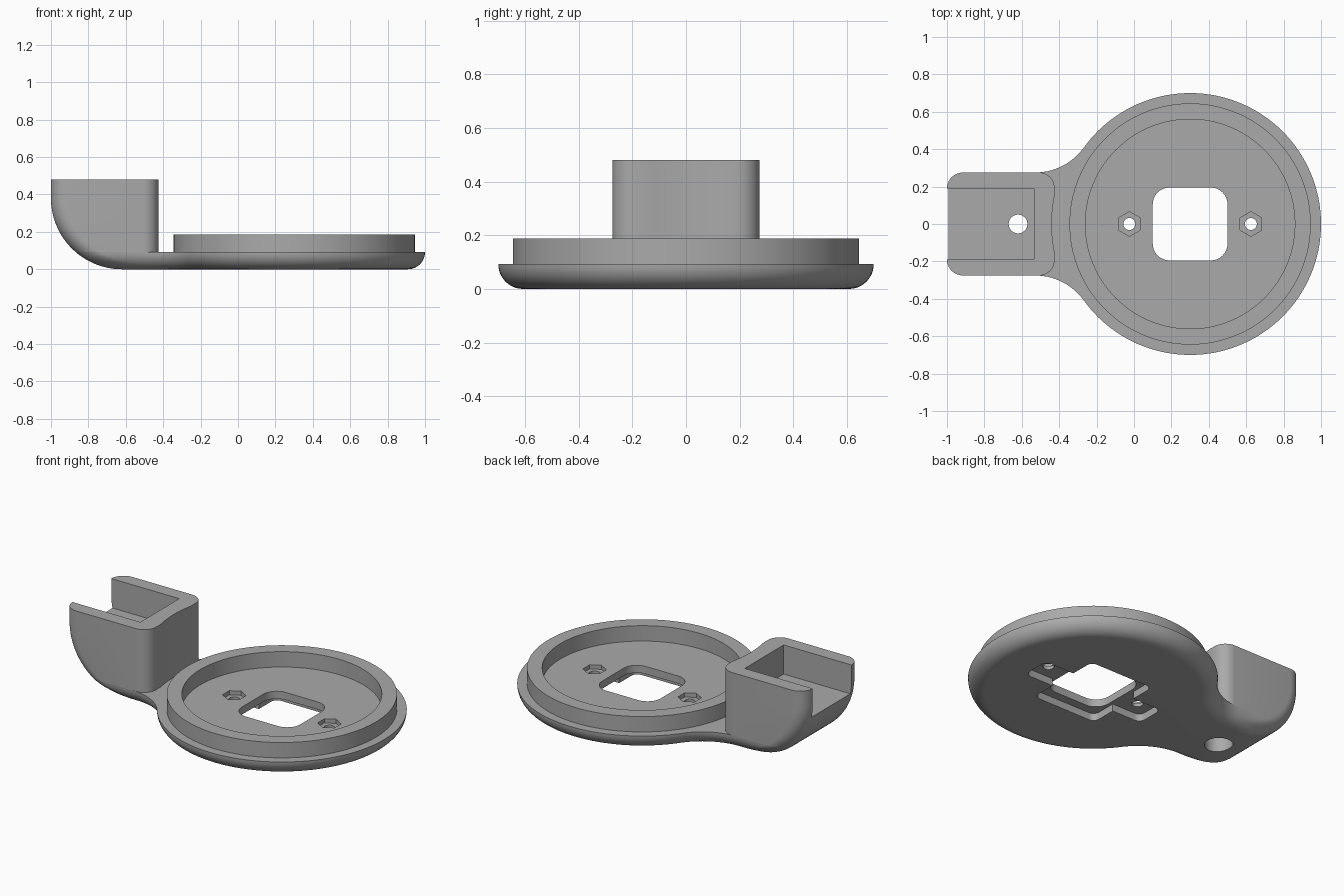
import bpy, bmesh
from math import sin, cos, pi, sqrt, atan2

if "Cube" in bpy.data.objects:
    bpy.data.objects.remove(bpy.data.objects["Cube"])

mat = bpy.data.materials.new("matte_grey")
mat.use_nodes = True
GREY = (0.4, 0.4, 0.4, 1)
mat.diffuse_color = GREY
mat.node_tree.nodes["Principled BSDF"].inputs["Base Color"].default_value = GREY

CX, DISC_R = 0.3, 0.7          # disc centre and radius
HALF, EDGE = 0.275, 0.092      # arm half width, base thickness and edge rounding
HEEL, TOP = 0.38, 0.48         # large heel radius, socket height
CORNER, NECK_X = 0.085, -0.53


def arc(cx, cy, rx, ry, a0, a1, n):
    return [(cx + rx * cos(a0 + (a1 - a0) * i / n),
             cy + ry * sin(a0 + (a1 - a0) * i / n)) for i in range(n + 1)]


def mirrored(half):
    """Close a +y half outline across the x axis."""
    return half + [(x, -y) for x, y in reversed(half) if y > 1e-6]


def loft(name, sections):
    """Skin a stack of (outline, z) sections and cap both ends."""
    bm = bmesh.new()
    rings = [[bm.verts.new((x, y, z)) for x, y in pts] for pts, z in sections]
    n = len(rings[0])
    for a, b in zip(rings, rings[1:]):
        for i in range(n):
            j = (i + 1) % n
            bm.faces.new((a[i], a[j], b[j], b[i]))
    bm.faces.new(rings[0])
    bm.faces.new(rings[-1])
    bmesh.ops.recalc_face_normals(bm, faces=bm.faces)
    mesh = bpy.data.meshes.new(name)
    bm.to_mesh(mesh)
    bm.free()
    mesh.materials.append(mat)
    obj = bpy.data.objects.new(name, mesh)
    bpy.context.collection.objects.link(obj)
    return obj


def prism(name, pts, z0, z1):
    return loft(name, [(pts, z0), (pts, z1)])


def circle(cx, r, n=48, turn=0.0):
    return arc(cx, 0, r, r, turn, turn + 2 * pi, n)[:-1]


def rounded_rect(cx, hx, hy, r):
    pts = []
    for k, (sx, sy) in enumerate([(1, 1), (-1, 1), (-1, -1), (1, -1)]):
        pts += arc(cx + sx * (hx - r), sy * (hy - r), r, r, k * pi / 2, (k + 1) * pi / 2, 8)
    return pts


def cut(obj, *cutters):
    for c in cutters:
        mod = obj.modifiers.new("cut", 'BOOLEAN')
        mod.operation, mod.solver, mod.object = 'DIFFERENCE', 'EXACT', c
        bpy.context.view_layer.objects.active = obj
        bpy.ops.object.modifier_apply(modifier=mod.name)


def edge_inset(z):
    return EDGE - sqrt(max(EDGE ** 2 - (EDGE - z) ** 2, 0)) if z < EDGE else 0.0


def heel_corner(z):
    """Rounded outer corner of the arm at height z."""
    inset = edge_inset(z)
    reach = sqrt(max(HEEL ** 2 - max(HEEL - z, 0) ** 2, 0))
    left = HEEL - 1 - reach
    rx = min(CORNER * HEEL / max(reach, 0.01), NECK_X - left - 0.01)
    ry = max(CORNER - inset, 0.002)
    return arc(left + rx, HALF - inset - ry, rx, ry, pi, pi / 2, 10)


def base_outline(z):
    inset = edge_inset(z)
    dx = CX - NECK_X
    neck_r = (dx ** 2 + HALF ** 2 - DISC_R ** 2) / (2 * (DISC_R - HALF))
    tilt = atan2(HALF + neck_r, dx)
    neck = arc(NECK_X, HALF + neck_r, neck_r + inset, neck_r + inset, -pi / 2, -tilt, 14)
    rim = arc(CX, 0, DISC_R - inset, DISC_R - inset, pi - tilt, 0, 60)
    return mirrored(heel_corner(z) + neck + rim[1:])


def socket_outline(z):
    # inner end is hollowed to clear the raised ring
    clear_r = 0.74
    inner = arc(-0.505, HALF - 0.08, 0.08, 0.08, pi / 2, 0, 10)
    hollow = [(CX - sqrt(clear_r ** 2 - y * y), y) for y in (0.15, 0.12, 0.09, 0.06, 0.03, 0)]
    return mirrored(heel_corner(z) + inner + hollow)


# Base plate with rounded underside
steps = [EDGE * (1 - cos(pi / 2 * i / 12)) for i in range(13)]
base = loft("base_plate", [(base_outline(z), z) for z in steps])

# Upright socket with curved heel
levels = [EDGE + (HEEL - EDGE) * i / 14 for i in range(15)] + [TOP]
socket = loft("arm_socket", [(socket_outline(z), z) for z in levels])

# Raised ring
ring = prism("raised_ring", circle(CX, 0.645, 128), EDGE, 0.187)

# Cutters
bore = prism("ring_bore", circle(CX, 0.56, 128), 0, 1)
pocket = prism("socket_pocket", [(-1.2, -0.19), (-0.535, -0.19), (-0.535, 0.19), (-1.2, 0.19)], 0.3, 1)
bolt = prism("bolt_hole", circle(-0.62, 0.05), -1, 1)
counterbore = prism("bolt_counterbore", circle(-0.62, 0.08), -1, 0.2)
window = prism("window", rounded_rect(CX, 0.2, 0.195, 0.09), -1, 1)
recess = prism("under_recess", rounded_rect(CX, 0.22, 0.25, 0.04), -1, 0.045)
ears = prism("under_ears", rounded_rect(CX, 0.42, 0.09, 0.04), -1, 0.045)
screws = []
for x in (CX - 0.325, CX + 0.325):
    screws.append(prism("screw_hole", circle(x, 0.032, 24), -1, 1))
    screws.append(prism("nut_pocket", circle(x, 0.066, 6, pi / 2), 0.066, 1))

cut(ring, bore)
cut(socket, pocket, bolt, counterbore)
cut(base, bolt, counterbore, window, recess, ears, *screws)
for c in [bore, pocket, bolt, counterbore, window, recess, ears] + screws:
    bpy.data.objects.remove(c)

# Smooth curved walls, keep hard edges crisp
bpy.ops.object.select_all(action='DESELECT')
for obj in (base, socket, ring):
    obj.select_set(True)
bpy.context.view_layer.objects.active = base
bpy.ops.object.shade_smooth_by_angle(angle=pi / 6)
